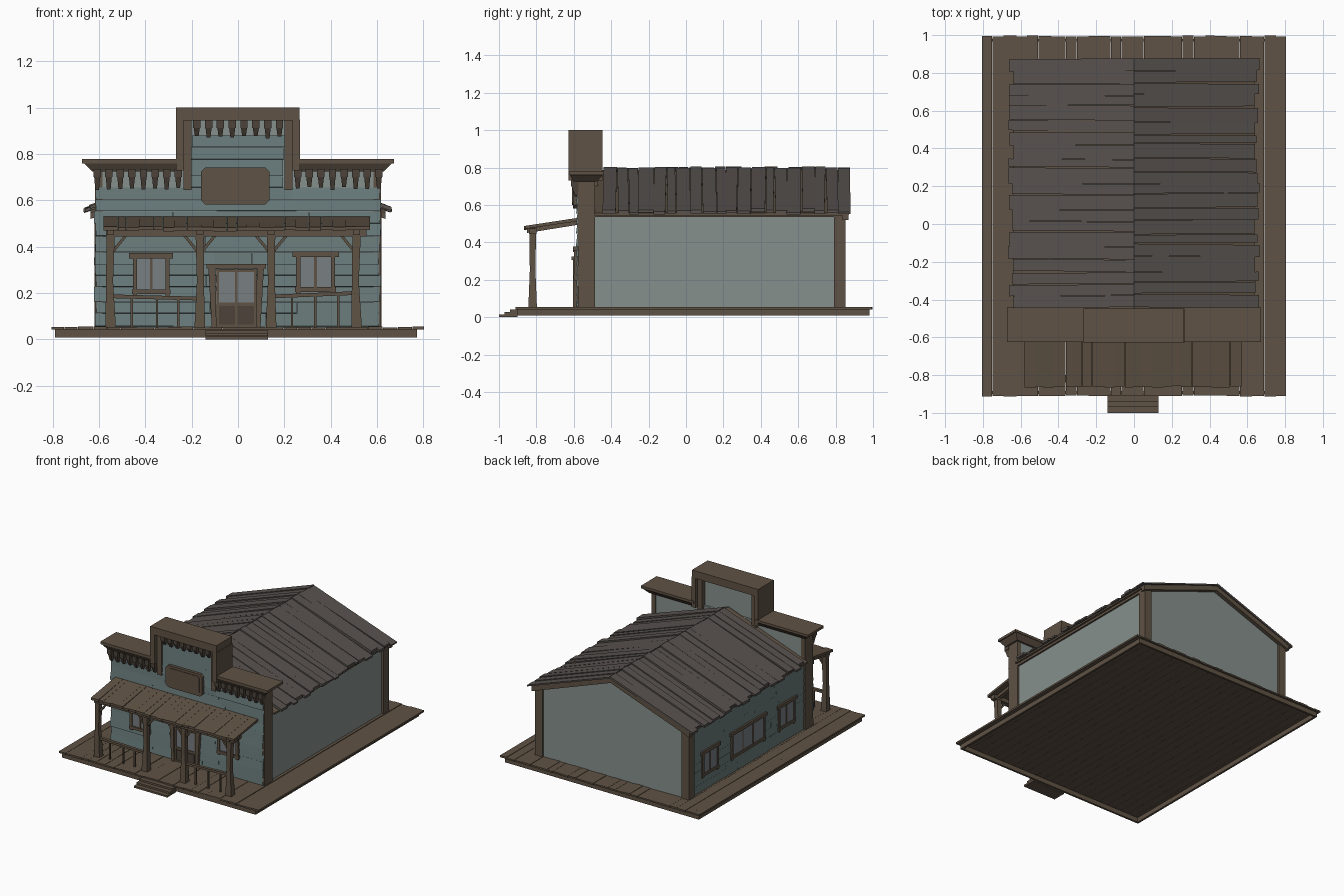
import bpy, bmesh, random
from mathutils import Vector

if "Cube" in bpy.data.objects:
    bpy.data.objects.remove(bpy.data.objects["Cube"])

random.seed(4)
R = random.uniform


def material(name, rgb):
    m = bpy.data.materials.new(name)
    m.diffuse_color = (*rgb, 1)
    m.use_nodes = True
    m.node_tree.nodes["Principled BSDF"].inputs["Base Color"].default_value = m.diffuse_color
    return m


WOOD = material("brown_wood", (0.115, 0.085, 0.058))
DARK = material("dark_wood", (0.075, 0.057, 0.042))
ROOF = material("roof_wood", (0.098, 0.085, 0.077))
TEAL = material("painted_siding", (0.14, 0.195, 0.195))
WALL = material("plain_wall", (0.24, 0.28, 0.27))
GLASS = material("glass", (0.19, 0.21, 0.225))


def world(u, d, z):
    return (u, d, z)


def front(u, d, z):        # d = distance out of the front wall
    return (u, -0.575 - d, z)


def left(u, d, z):         # d = distance out of the left wall
    return (-0.603 - d * 0.6, u, z)


class Part:
    """Collects simple solids into one object."""
    def __init__(self, name, mat, place=world):
        self.name, self.mat, self.place, self.bm = name, mat, place, bmesh.new()

    def loft(self, a, b):
        va = [self.bm.verts.new(self.place(*p)) for p in a]
        vb = [self.bm.verts.new(self.place(*p)) for p in b]
        n = len(a)
        self.bm.faces.new(va)
        self.bm.faces.new(vb)
        for i in range(n):
            self.bm.faces.new((va[i], va[(i + 1) % n], vb[(i + 1) % n], vb[i]))
        return self

    def prism(self, pts, vec):
        return self.loft(pts, [tuple(Vector(p) + Vector(vec)) for p in pts])

    def frustum(self, r0, z0, r1, z1):   # rectangles (x0, x1, y0, y1)
        ring = lambda r, z: [(r[0], r[2], z), (r[1], r[2], z), (r[1], r[3], z), (r[0], r[3], z)]
        return self.loft(ring(r0, z0), ring(r1, z1))

    def box(self, x0, x1, y0, y1, z0, z1):
        return self.frustum((x0, x1, y0, y1), z0, (x0, x1, y0, y1), z1)

    def done(self):
        bmesh.ops.recalc_face_normals(self.bm, faces=self.bm.faces)
        me = bpy.data.meshes.new(self.name)
        self.bm.to_mesh(me)
        self.bm.free()
        me.materials.append(self.mat)
        ob = bpy.data.objects.new(self.name, me)
        bpy.context.collection.objects.link(ob)


def cuts(a, b, n, jitter=0.2):
    """Uneven plank boundaries from a to b."""
    s = (b - a) / n
    return [a] + [a + s * (i + R(-jitter, jitter)) for i in range(1, n)] + [b]


# Deck: open rim with planks on top, then steps
rim = Part("deck_frame", WOOD)
for y in (-0.9, 0.965):
    rim.box(-0.79, 0.772, y, y + 0.015, 0.008, 0.044)
for x in (-0.79, 0.757):
    rim.box(x, x + 0.015, -0.885, 0.965, 0.008, 0.044)
rim.done()
deck = Part("deck_planks", WOOD)
c = cuts(-0.805, 0.805, 26)
for a, b in zip(c, c[1:]):
    deck.box(a, b - 0.001, -0.91 + R(-.003, .003), 0.995 + R(-.003, .003), 0.042, 0.053 + R(-.002, .002))
deck.done()
steps = Part("front_steps", WOOD)
for i in range(3):
    steps.box(-0.14, 0.13, -1.0 + 0.03 * i, -0.9, 0.014 * i, 0.014 * i + 0.013)
steps.done()

# Building core with gable, running through to the front wall
gable = [(-0.603, 0.05), (0.603, 0.05), (0.603, 0.55), (0, 0.775), (-0.603, 0.55)]
Part("building_walls", WALL).prism([(x, -0.573, z) for x, z in gable], (0, 1.413, 0)).done()
posts = Part("rear_corner_posts", WOOD)
for s in (-1, 1):
    posts.box(s * 0.56, s * 0.62, 0.79, 0.852, 0.045, 0.56)
posts.done()

# Main roof: sheathing, barge boards and loose planks
EAVE, RIDGE = (0.65, 0.55), (0, 0.785)
sheath, barge, planks = Part("roof_sheathing", WOOD), Part("barge_boards", WOOD), Part("roof_planks", ROOF)


def slope(s, t, lift):      # t = 0 at ridge, 1 at eave
    return s * EAVE[0] * t, RIDGE[1] + (EAVE[1] - RIDGE[1]) * t + lift


def strip(part, s, t1, y0, y1, low, high, skew=0.0, lift=0.0):
    (xa, za), (xb, zb) = slope(s, 0, 0), slope(s, t1, lift)
    ring = lambda h: [(xa, y0, za + h), (xb, y0 + skew, zb + h), (xb, y1 + skew, zb + h), (xa, y1, za + h)]
    part.loft(ring(low), ring(high))


for s in (-1, 1):
    strip(sheath, s, 0.98, -0.49, 0.86, -0.01, 0.002)
    strip(barge, s, 0.98, 0.838, 0.868, -0.035, 0.003)
    barge.box(s * 0.595, s * 0.615, -0.49, 0.85, 0.535, 0.56)
    c = cuts(-0.44, 0.88, 20)
    for a, b in zip(c, c[1:]):
        strip(planks, s, 1 + R(-.02, .025), a, b - 0.003, 0.0, 0.014 + R(-.005, .006), R(-.007, .007), R(0, .01))
for p in (sheath, barge, planks):
    p.done()

# False front: upper wall, centre panel, end posts and cornices
Part("false_front_wall", WALL).box(-0.605, 0.605, -0.575, -0.49, 0.53, 0.74).done()
Part("false_front_centre_panel", WALL).box(-0.21, 0.21, -0.57, -0.505, 0.7, 0.95).done()
trim = Part("false_front_end_posts", WOOD)
cornice = Part("wing_cornices", WOOD)
surround = Part("centre_cornice_frame", WOOD)
for s in (-1, 1):
    trim.box(s * 0.585, s * 0.618, -0.578, -0.487, 0.05, 0.73)
    trim.box(s * 0.2, s * 0.235, -0.595, -0.47, 0.645, 0.95)
    cornice.frustum((s * 0.25, s * 0.63, -0.6, -0.475), 0.725, (s * 0.25, s * 0.667, -0.622, -0.443), 0.762)
    cornice.box(s * 0.25, s * 0.673, -0.624, -0.441, 0.76, 0.778)
    surround.box(s * 0.235, s * 0.268, -0.628, -0.447, 0.73, 0.95)
surround.box(-0.268, 0.265, -0.628, -0.447, 0.945, 1.0)
for p in (trim, cornice, surround):
    p.done()

# Cornice brackets: wide head, narrow drop
br = Part("cornice_brackets", DARK)


def bracket(x, z0, z1):
    br.box(x - 0.016, x + 0.016, -0.615, -0.575, z1 - 0.035, z1)
    br.frustum((x - .008, x + .008, -0.595, -0.575), z0, (x - .013, x + .013, -0.612, -0.575), z1 - 0.035)


for i in range(8):
    for s in (-1, 1):
        bracket(s * (0.258 + 0.05 * i), 0.65 + R(-.008, .008), 0.735)
    bracket(-0.178 + 0.051 * i, 0.875 + R(-.008, .005), 0.947)
br.done()


# Clapboard siding
def siding(name, place, u0, u1, z0, z1, rows, pieces):
    p = Part(name, TEAL, place)
    zs = cuts(z0, z1, rows, 0.15)
    for a, b in zip(zs, zs[1:]):
        us = cuts(u0 + R(-.006, .004), u1 + R(-.004, .006), pieces, 0.35)
        for l, r in zip(us, us[1:]):
            o = R(0.009, 0.014)
            p.prism([(l, 0, a + .001), (l, o, a + R(.001, .003)), (l, 0.006, b), (l, 0, b)], (r - l - .001, 0, 0))
    p.done()


siding("front_siding", front, -0.615, 0.612, 0.055, 0.655, 11, 3)
siding("centre_siding", front, -0.2, 0.2, 0.655, 0.88, 4, 1)
siding("left_siding", left, -0.485, 0.8, 0.055, 0.53, 9, 3)


# Windows and door
def window(name, place, u0, u1, z0, z1, panes=2):
    Part(name + "_glass", GLASS, place).box(u0, u1, 0.0, 0.015, z0, z1).done()
    f = Part(name + "_frame", WOOD, place)
    f.box(u0 - 0.018, u1 + 0.018, 0, 0.026, z0 - 0.02, z0)
    f.box(u0 - 0.03, u1 + 0.03, 0, 0.03, z1, z1 + 0.024)
    for u in (u0 - 0.01, u1):
        f.box(u - 0.004, u + 0.014, 0, 0.024, z0 - 0.03, z1)
    for i in range(1, panes):
        u = u0 + (u1 - u0) * i / panes
        f.box(u - 0.006, u + 0.006, 0, 0.02, z0, z1)
    f.done()


window("front_left_window", front, -0.44, -0.31, 0.215, 0.348)
window("front_right_window", front, 0.265, 0.405, 0.225, 0.355)
window("side_rear_window", left, 0.515, 0.675, 0.18, 0.32)
window("side_middle_window", left, -0.02, 0.34, 0.18, 0.33, 3)
window("side_front_window", left, -0.365, -0.205, 0.18, 0.32)

door = Part("door_frame", WOOD, front)
for s in (-1, 1):
    q = [(0.085, .05), (0.105, .05), (0.12, .31), (0.09, .31)]
    door.prism([(-0.008 + s * u, 0, z) for u, z in q], (0, 0.03, 0))
door.box(-0.137, 0.12, 0, 0.036, 0.305, 0.325)
for u in (-0.093, -0.013, 0.069):
    door.box(u, u + 0.011, 0, 0.022, 0.05, 0.305)
for z in (0.05, 0.145, 0.29):
    door.box(-0.09, 0.075, 0, 0.021, z, z + 0.014)
door.done()
Part("door_glass", GLASS, front).box(-0.095, 0.08, 0, 0.016, 0.15, 0.3).done()
panel = Part("door_panels", DARK, front).box(-0.095, 0.08, 0, 0.016, 0.05, 0.15)
for u in (-0.076, 0.008):
    panel.box(u, u + 0.055, 0, 0.021, 0.07, 0.138)
panel.done()


# Blank sign board with raised rim
def plaque(name, mat, w, h, k, d0, d1):
    q = [(-w, k - h), (k - w, -h), (w - k, -h), (w, k - h), (w, h - k), (w - k, h), (k - w, h), (-w, h - k)]
    Part(name, mat, front).prism([(-0.012 + x, d0, 0.662 + z) for x, z in q], (0, d1 - d0, 0)).done()


plaque("sign_board", WOOD, 0.147, 0.08, 0.018, 0.0, 0.03)
plaque("sign_face", WOOD, 0.125, 0.063, 0.012, 0.025, 0.034)

# Porch: roof planks, beams, rafters
pr = Part("porch_roof_planks", WOOD)
c = cuts(-0.58, 0.57, 22)
for a, b in zip(c, c[1:]):
    y, dz = -0.862 + R(-.004, .004), R(-.003, .004)
    pr.prism([(a, y, 0.468 + dz), (a, y, 0.484 + dz), (a, -0.57, 0.532), (a, -0.57, 0.514)], (b - a - .001, 0, 0))
pr.done()
beams = Part("porch_beams", WOOD).box(-0.57, 0.555, -0.84, -0.8, 0.445, 0.474)
PX = (-0.55, -0.165, 0.143, 0.512)
for x in PX:
    beams.prism([(x - .015, -0.85, 0.45), (x - .015, -0.85, 0.472), (x - .015, -0.57, 0.518), (x - .015, -0.57, 0.495)], (0.03, 0, 0))
beams.done()

# Porch posts and braces
pp, braces = Part("porch_posts", WOOD), Part("porch_braces", WOOD)


def square(x, r):
    return (x - r, x + r, -0.82 - r, -0.82 + r)


for i, x in enumerate(PX):
    lean = R(-.006, .006)
    pp.frustum(square(x, 0.023), 0.05, square(x + lean, 0.015), 0.25)
    pp.frustum(square(x + lean, 0.015), 0.25, square(x, 0.018), 0.45)
    for s in (-1, 1):
        if -0.6 < x + s * 0.07 < 0.56:
            q = [(0.01, 0.37), (0.01, 0.39), (0.06, 0.45), (0.075, 0.45)]
            braces.prism([(x + s * u, -0.828, z) for u, z in q], (0, 0.016, 0))
pp.done()
braces.done()

# Railings with thin balusters
rail = Part("porch_railings", WOOD)
for a, b, za, zb in ((PX[0], PX[1], 0.178, 0.168), (PX[2], PX[3], 0.177, 0.192)):
    rail.prism([(a, -0.83, za), (b, -0.83, zb), (b, -0.83, zb + .016), (a, -0.83, za + .016)], (0, 0.022, 0))
    for t in (0.22, 0.5, 0.78):
        x = a + (b - a) * t + R(-.01, .01)
        rail.box(x - .005, x + .005, -0.825, -0.813, 0.05, za + (zb - za) * t + 0.004)
rail.done()
